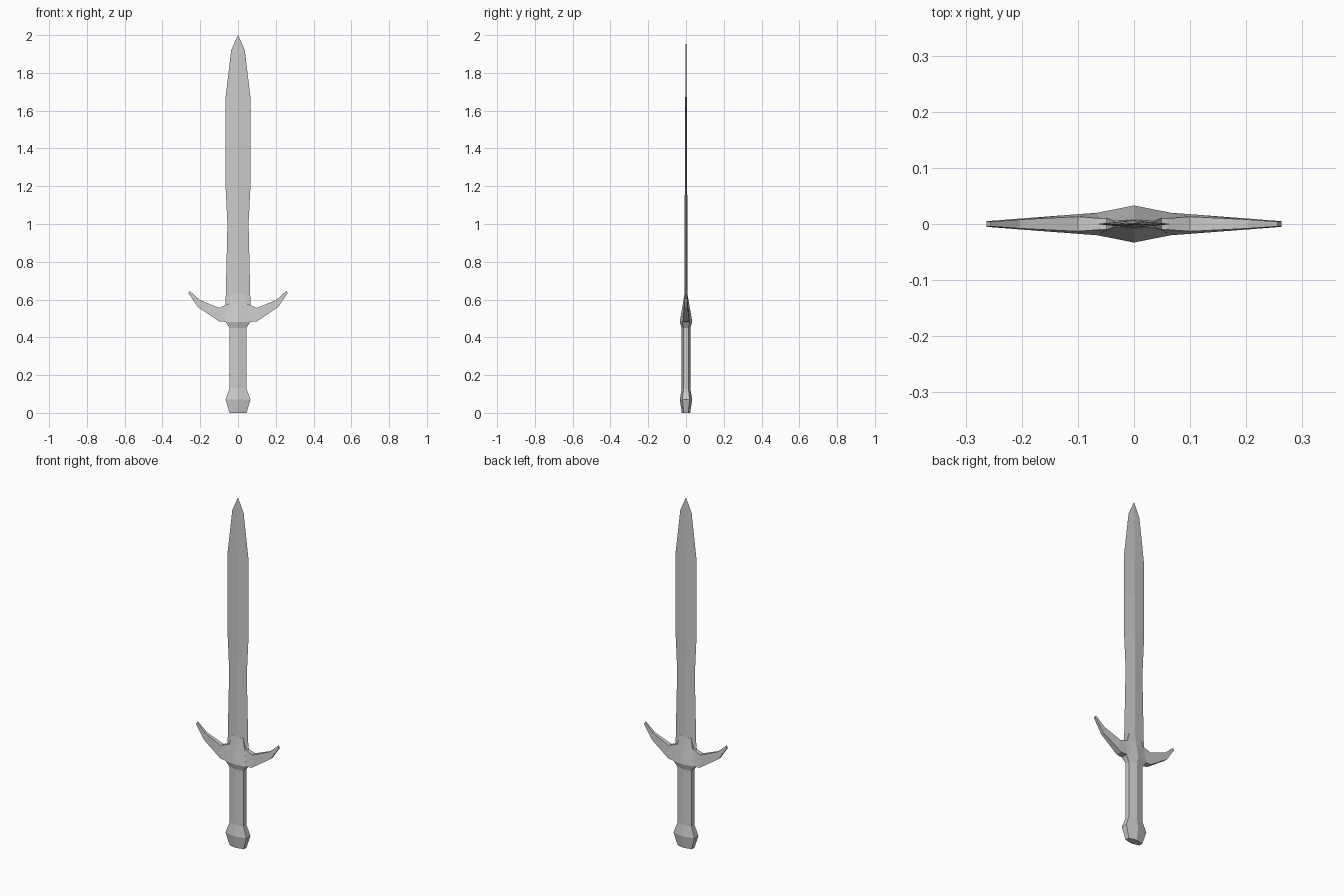
import bpy

if "Cube" in bpy.data.objects:
    bpy.data.objects.remove(bpy.data.objects["Cube"])


def loft(name, rings):
    """Skin a list of equal-length closed rings and cap both ends."""
    n = len(rings[0])
    verts = [p for ring in rings for p in ring]
    faces = [(k * n + i, k * n + (i + 1) % n, (k + 1) * n + (i + 1) % n, (k + 1) * n + i)
             for k in range(len(rings) - 1) for i in range(n)]
    faces.append(tuple(reversed(range(n))))
    faces.append(tuple(range(len(verts) - n, len(verts))))
    mesh = bpy.data.meshes.new(name)
    mesh.from_pydata(verts, [], faces)
    mesh.update()
    obj = bpy.data.objects.new(name, mesh)
    bpy.context.collection.objects.link(obj)
    return obj


def hexagon(z, w, ridge, side):
    """Flattened hexagon with ridges on the front and back."""
    return [(0, -ridge, z), (w, -side, z), (w, side, z),
            (0, ridge, z), (-w, side, z), (-w, -side, z)]


def diamond(z, w, t):
    return [(0, -t, z), (w, 0, z), (0, t, z), (-w, 0, z)]


# Grip with pommel and flared top
loft("grip_and_pommel", [hexagon(*r) for r in [
    (0.0, 0.045, 0.022, 0.012),
    (0.07, 0.066, 0.033, 0.019),
    (0.13, 0.045, 0.023, 0.013),
    (0.45, 0.045, 0.023, 0.013),
    (0.482, 0.066, 0.033, 0.02)]])

# Collar tapering up onto the blade
loft("guard_collar", [hexagon(*r) for r in [
    (0.482, 0.066, 0.033, 0.02),
    (0.57, 0.05, 0.018, 0.011),
    (0.63, 0.036, 0.008, 0.005)]])

# Curved guard arms: (lower x, lower z, upper x, upper z, lower depth, upper depth)
arm = [(0.03, 0.482, 0.03, 0.58, 0.026, 0.010),
       (0.066, 0.482, 0.06, 0.573, 0.020, 0.010),
       (0.10, 0.484, 0.10, 0.556, 0.0175, 0.013),
       (0.212, 0.560, 0.203, 0.598, 0.009, 0.008),
       (0.263, 0.634, 0.256, 0.646, 0.005, 0.004)]
arms = loft("guard_arms", [[(a, -d, b), (a, d, b), (c, e, f), (c, -e, f)]
                           for a, b, c, f, d, e in arm])
arms.modifiers.new("Mirror", 'MIRROR').use_mirror_merge = False

# Leaf-shaped blade with a central ridge
loft("blade", [diamond(*r) for r in [
    (0.5, 0.066, 0.008),
    (0.57, 0.066, 0.008),
    (1.0, 0.056, 0.007),
    (1.2, 0.066, 0.0065),
    (1.45, 0.067, 0.006),
    (1.67, 0.066, 0.004),
    (1.92, 0.036, 0.002),
    (2.0, 0.0005, 0.0003)]])
